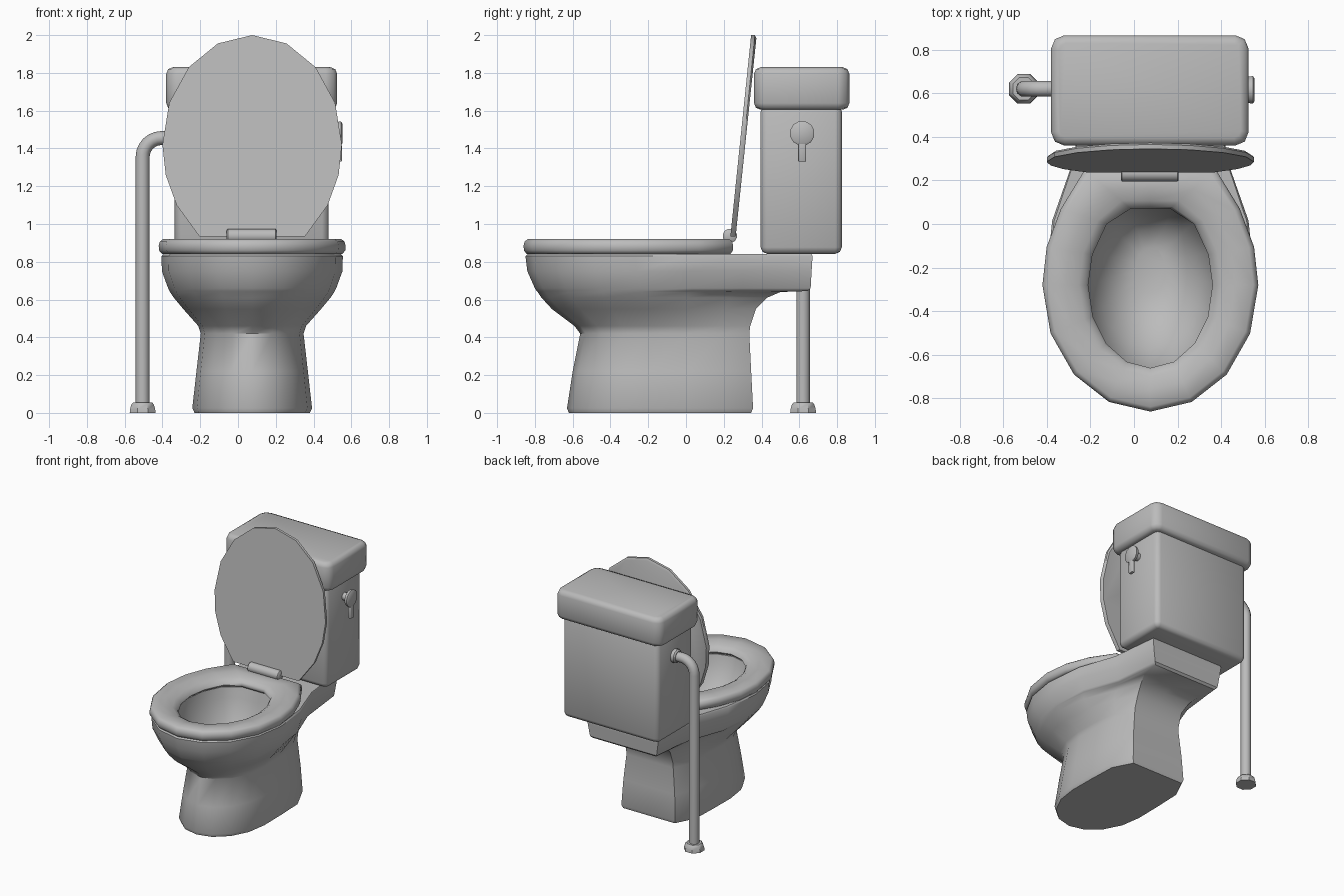
import bpy, bmesh, math
from mathutils import Vector

if "Cube" in bpy.data.objects:
    bpy.data.objects.remove(bpy.data.objects["Cube"])

CX = 0.075  # centre line of the bowl, seat and lid
grey = bpy.data.materials.new("ceramic grey")
grey.diffuse_color = (0.5, 0.5, 0.5, 1)
grey.use_nodes = True
grey.node_tree.nodes["Principled BSDF"].inputs["Base Color"].default_value = grey.diffuse_color


def finish(name, bm, angle=40):
    bmesh.ops.recalc_face_normals(bm, faces=bm.faces)
    me = bpy.data.meshes.new(name)
    bm.to_mesh(me)
    bm.free()
    me.materials.append(grey)
    ob = bpy.data.objects.new(name, me)
    bpy.context.collection.objects.link(ob)
    bpy.ops.object.select_all(action='DESELECT')
    ob.select_set(True)
    bpy.context.view_layer.objects.active = ob
    bpy.ops.object.shade_smooth_by_angle(angle=math.radians(angle))
    return ob


def loft(name, rings, closed=False, angle=40):
    """Skin equal-length rings; cap the ends, or join last to first."""
    bm = bmesh.new()
    rows = [[bm.verts.new(p) for p in r] for r in rings]
    n = len(rows[0])
    pairs = list(zip(rows, rows[1:]))
    if closed:
        pairs.append((rows[-1], rows[0]))
    else:
        bm.faces.new(rows[0])
        bm.faces.new(rows[-1])
    for a, b in pairs:
        for i in range(n):
            j = (i + 1) % n
            bm.faces.new((a[i], a[j], b[j], b[i]))
    return finish(name, bm, angle)


def outline(a, yf, yc, w1, y1, w2, y2):
    """Egg outline: round front, widest (a) at yc, then shoulder and back corner."""
    half = [(0, yf)]
    for k in range(1, 5):
        t = k * math.pi / 8
        half.append((a * math.sin(t), yc - (yc - yf) * math.cos(t)))
    half.append((a * 0.62 + w1 * 0.38 + (a - w1) * 0.15, (yc + y1) / 2))
    half += [(w1, y1), (w2, y2), (0, y2)]
    return half + [(-x, y) for x, y in half[-2:0:-1]]


def level(z, *shape):
    return [Vector((CX + x, y, z)) for x, y in outline(*shape)]


def box(name, lo, hi, bevel, corner):
    """Box with wide vertical corners and rounded top and bottom edges."""
    bm = bmesh.new()
    bmesh.ops.create_cube(bm, size=1)
    for v in bm.verts:
        v.co = [(l + h) / 2 + c * (h - l) for c, l, h in zip(v.co, lo, hi)]
    up = [e for e in bm.edges if abs(e.verts[0].co.z - e.verts[1].co.z) > 0.01]
    bmesh.ops.bevel(bm, geom=up, offset=corner, segments=2, profile=0.5, affect='EDGES')
    flat = [e for e in bm.edges if abs(e.calc_face_angle(0)) > 1.2]
    bmesh.ops.bevel(bm, geom=flat, offset=bevel, segments=2, profile=0.5, affect='EDGES')
    return finish(name, bm, 50)


def turned(name, base, axis, profile, sides):
    """Stack of (distance, radius) discs along an axis."""
    q = Vector(axis).to_track_quat('Z', 'Y')
    return loft(name, [[Vector(base) + q @ Vector((
        r * math.cos(math.tau * (i + 0.5) / sides),
        r * math.sin(math.tau * (i + 0.5) / sides), d)) for i in range(sides)]
        for d, r in profile])


# Bowl: pedestal, flaring basin, tank shelf, flat rim and hollow inside
loft("bowl", [
    level(0.00, 0.305, -0.62, -0.22, 0.295, 0.20, 0.22, 0.345),
    level(0.025, 0.317, -0.63, -0.22, 0.305, 0.20, 0.23, 0.355),
    level(0.22, 0.295, -0.60, -0.20, 0.285, 0.20, 0.22, 0.345),
    level(0.42, 0.272, -0.56, -0.18, 0.26, 0.20, 0.20, 0.335),
    level(0.46, 0.285, -0.59, -0.18, 0.26, 0.20, 0.20, 0.34),
    level(0.55, 0.365, -0.71, -0.20, 0.28, 0.21, 0.20, 0.37),
    level(0.61, 0.415, -0.765, -0.22, 0.29, 0.23, 0.22, 0.43),
    level(0.64, 0.435, -0.785, -0.23, 0.30, 0.25, 0.25, 0.50),
    level(0.645, 0.437, -0.79, -0.23, 0.31, 0.30, 0.27, 0.645),
    level(0.66, 0.445, -0.80, -0.24, 0.32, 0.30, 0.285, 0.66),
    level(0.75, 0.478, -0.84, -0.26, 0.34, 0.30, 0.30, 0.665),
    level(0.83, 0.480, -0.85, -0.27, 0.35, 0.30, 0.31, 0.67),
    level(0.84, 0.470, -0.84, -0.27, 0.345, 0.30, 0.305, 0.665),
    level(0.84, 0.310, -0.68, -0.28, 0.22, 0.02, 0.12, 0.10),
    level(0.76, 0.300, -0.66, -0.28, 0.21, 0.01, 0.11, 0.08),
    level(0.60, 0.240, -0.57, -0.26, 0.17, -0.02, 0.09, 0.04),
    level(0.50, 0.150, -0.43, -0.24, 0.11, -0.08, 0.06, -0.03),
    level(0.47, 0.070, -0.32, -0.22, 0.05, -0.14, 0.03, -0.11),
])

# Seat: rounded section swept between the outer edge and the hole
outer = outline(0.495, -0.86, -0.28, 0.41, 0.07, 0.30, 0.25)
inner = outline(0.285, -0.66, -0.28, 0.20, 0.00, 0.09, 0.07)
section = [(0.08, 0.842), (0.01, 0.86), (0, 0.885), (0.03, 0.907), (0.11, 0.92),
           (0.5, 0.918), (0.8, 0.905), (0.95, 0.885), (1, 0.865), (0.92, 0.845)]
loft("seat", [[Vector((CX + a[0] + (b[0] - a[0]) * t, a[1] + (b[1] - a[1]) * t, z))
               for a, b in zip(outer, inner)] for t, z in section], closed=True, angle=60)

# Raised lid: thin leaning plate
egg = outline(0.475, -0.58, 0.0, 0.40, 0.32, 0.28, 0.485)
loft("seat_lid", [[Vector((CX + x * s, 0.235 + 0.103 * (0.485 - y) + d,
                           0.935 + 0.485 - y * s - 0.485 * (1 - s)))
                   for x, y in egg] for d, s in ((0, 1), (0.02, 1), (0.028, 0.985))])

# Hinge barrel
turned("hinge", (-0.06, 0.232, 0.937), (1, 0, 0),
       [(0, 0.03), (0.006, 0.038), (0.259, 0.038), (0.265, 0.03)], 12)

# Cistern and cover
box("tank", (-0.335, 0.395, 0.842), (0.48, 0.825, 1.63), 0.035, 0.035)
box("tank_cover", (-0.38, 0.36, 1.605), (0.525, 0.865, 1.83), 0.035, 0.06)

# Flush handle: round knob with a hanging lever
turned("flush_knob", (0.47, 0.615, 1.48), (1, 0, 0),
       [(0, 0.03), (0.045, 0.03), (0.055, 0.062), (0.075, 0.066), (0.082, 0.055)], 12)
box("flush_lever", (0.525, 0.594, 1.33), (0.55, 0.636, 1.46), 0.004, 0.006)

# Water pipe: out of the tank, round a bend and down to the floor
R, PX, PY, PZ = 0.10, -0.505, 0.62, 1.455
path = [(-0.32, PZ, 0)]
for k in range(7):
    t = k * math.pi / 12
    path.append((PX + R - R * math.sin(t), PZ - R + R * math.cos(t), t))
path.append((PX, 0.04, math.pi / 2))
rings = []
for x, z, t in path:
    ring = []
    for i in range(10):
        c, s = (0.037 * f(math.tau * i / 10) for f in (math.cos, math.sin))
        ring.append(Vector((x - c * math.sin(t), PY + s, z + c * math.cos(t))))
    rings.append(ring)
loft("water_pipe", rings)
turned("pipe_collar", (-0.33, PY, PZ), (-1, 0, 0),
       [(0, 0.052), (0.03, 0.052), (0.04, 0.042)], 10)
turned("pipe_foot", (PX, PY, 0), (0, 0, 1),
       [(0, 0.074), (0.02, 0.072), (0.045, 0.064), (0.055, 0.055)], 8)
